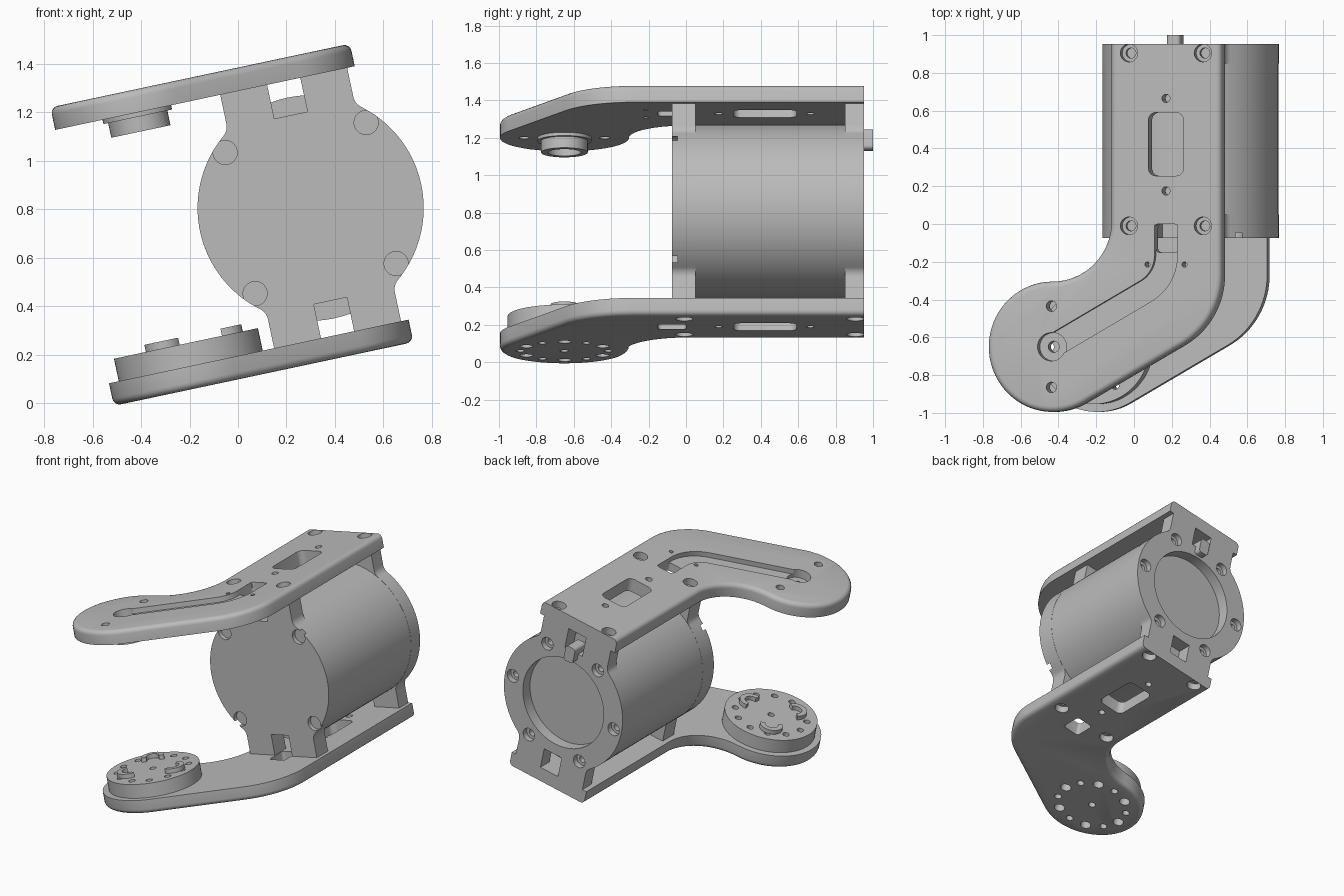
import bpy, bmesh
from math import sin, cos, radians, sqrt, atan2, degrees
from mathutils import Matrix, Vector

if "Cube" in bpy.data.objects:
    bpy.data.objects.remove(bpy.data.objects["Cube"], do_unlink=True)

grey = bpy.data.materials.new("machined_grey")
grey.use_nodes = True
colour = (0.5, 0.5, 0.5, 1)
grey.diffuse_color = colour
grey.node_tree.nodes["Principled BSDF"].inputs["Base Color"].default_value = colour

# The whole bracket leans about the motor axis
TILT = Matrix.Translation((0.30, 0, 0.805)) @ Matrix.Rotation(radians(-12), 4, 'Y')
R = 0.467                       # motor radius
INNER, OUTER = 0.535, 0.63      # plate faces above the motor axis
ARM = (-0.62, -0.65)            # joint centre of the arms
BACK, FRONT = 0.952, -0.075


def arc(cx, cy, r, a, b, n=16):
    steps = [radians(a + (b - a) * i / n) for i in range(n + 1)]
    return [(cx + r * cos(t), cy + r * sin(t)) for t in steps]


def circle(c, r, n=32):
    return arc(c[0], c[1], r, 0, 360 - 360 / n, n - 1)


def rounded(x0, x1, y0, y1, r):
    return (arc(x1 - r, y1 - r, r, 0, 90, 6) + arc(x0 + r, y1 - r, r, 90, 180, 6)
            + arc(x0 + r, y0 + r, r, 180, 270, 6) + arc(x1 - r, y0 + r, r, 270, 360, 6))


def rect(x0, x1, y0, y1):
    return [(x0, y0), (x1, y0), (x1, y1), (x0, y1)]


def prism(name, outline, lo, hi, axis='Z', bevel=0):
    """Extrude an outline along z, or along y for an x-z outline."""
    bm = bmesh.new()
    place = (lambda p, h: (p[0], p[1], h)) if axis == 'Z' else (lambda p, h: (p[0], h, p[1]))
    face = bm.faces.new([bm.verts.new(place(p, lo)) for p in outline])
    top = bmesh.ops.extrude_face_region(bm, geom=[face])
    verts = [g for g in top["geom"] if isinstance(g, bmesh.types.BMVert)]
    shift = (0, 0, hi - lo) if axis == 'Z' else (0, hi - lo, 0)
    bmesh.ops.translate(bm, verts=verts, vec=shift)
    bmesh.ops.recalc_face_normals(bm, faces=bm.faces)
    if bevel:
        rim = [e for e in bm.edges if all(v in verts for v in e.verts)
               and min(v.co.y for v in e.verts) < BACK - 0.01]
        bmesh.ops.bevel(bm, geom=rim, offset=bevel, segments=4, profile=0.5, affect='EDGES')
    mesh = bpy.data.meshes.new(name)
    bm.to_mesh(mesh)
    bm.free()
    mesh.materials.append(grey)
    ob = bpy.data.objects.new(name, mesh)
    bpy.context.collection.objects.link(ob)
    return ob


def cut(ob, outline, lo, hi, axis='Z'):
    tool = prism("cutter", outline, lo, hi, axis)
    mod = ob.modifiers.new("cut", 'BOOLEAN')
    mod.operation, mod.solver, mod.object = 'DIFFERENCE', 'EXACT', tool
    bpy.context.view_layer.objects.active = ob
    bpy.ops.object.modifier_apply(modifier=mod.name)
    bpy.data.objects.remove(tool, do_unlink=True)


def ring(c, r, n, start=0):
    return [(c[0] + r * cos(radians(start + 360 * i / n)),
             c[1] + r * sin(radians(start + 360 * i / n))) for i in range(n)]


parts = []

# Side plates with the swept arm, drawn once and flipped for the lower one
plate_outline = ([(0.3, BACK), (-0.3, BACK)]
                 + arc(ARM[0], 0.015, 0.32, 0, -90)
                 + arc(ARM[0], ARM[1], 0.345, 90, 300, 40)[1:]
                 + arc(-0.13, -0.27, 0.43, -60, 0))


def side_plate(name):
    ob = prism(name, plate_outline, INNER, OUTER, bevel=0.03)
    for y in (-0.01, 0.905):
        for x in (-0.2, 0.2):
            cut(ob, circle((x, y), 0.047, 24), OUTER - 0.05, 1)
            cut(ob, circle((x, y), 0.027, 16), OUTER - 0.08, 1)
    for y in (0.175, 0.665):
        cut(ob, circle((0, y), 0.022, 16), 0, 1)
    cut(ob, rounded(-0.095, 0.095, 0.255, 0.59, 0.04), 0, 1)
    cut(ob, rounded(-0.062, 0.062, -0.15, 0.0, 0.02), 0, 1)
    parts.append(ob)
    return ob


upper = side_plate("upper_plate")
lower = side_plate("lower_plate")

# Cable groove, joint well and small holes in the upper plate
W = 0.062
end = Vector(ARM)
side = Vector((sin(radians(30)), -cos(radians(30)))) * W
groove = ([(W, -0.005)] + arc(-0.22, -0.165, 0.22 + W, 0, -60, 10)
          + [tuple(end + side), tuple(end - side)]
          + arc(-0.22, -0.165, 0.22 - W, -60, 0, 10) + [(-W, -0.005)])
cut(upper, groove, OUTER - 0.035, 1)
cut(upper, circle(ARM, 0.075), OUTER - 0.06, 1)
cut(upper, circle(ARM, 0.03, 16), 0, 1)
for dy in (-0.215, 0.215):
    cut(upper, circle((ARM[0], ARM[1] + dy), 0.028, 16), 0, 1)
for x in (-0.1, 0.1):
    cut(upper, circle((x, -0.215), 0.014, 12), 0, 1)

# Bearing boss under the upper arm
collar = prism("boss_collar", circle(ARM, 0.145, 48), INNER - 0.018, INNER)
boss = prism("bearing_boss", circle(ARM, 0.125, 48), 0.455, INNER)
cut(boss, circle(ARM, 0.088), 0.4, 0.5)
for ob in (collar, boss):
    cut(ob, circle(ARM, 0.03, 16), 0, 1)
    parts.append(ob)

# Output horn on the lower arm, with its bolt circle
horn = prism("output_horn", circle(ARM, 0.304, 64), 0.44, INNER)
for p in ring(ARM, 0.235, 6):
    cut(lower, circle(p, 0.036, 16), 0, 1)
    cut(horn, circle(p, 0.022, 16), 0, 1)
for p in ring(ARM, 0.235, 6, 30) + [ARM]:
    cut(lower, circle(p, 0.024, 16), 0, 1)
    cut(horn, circle(p, 0.022, 16), 0, 1)
parts.append(horn)

# Raised crescents on the horn
for i, a in enumerate((0, 125, 235)):
    c = ring(ARM, 0.165, 1, a)[0]
    crescent = arc(*c, 0.075, a - 100, a + 100, 16) + arc(*c, 0.042, a + 100, a - 100, 12)
    parts.append(prism("horn_crescent_%d" % (i + 1), crescent, 0.41, 0.44))

flip = Matrix.Diagonal((1, 1, -1, 1))
for ob in parts:
    if ob.name.startswith(("lower", "horn", "output")):
        ob.data.transform(flip)
        ob.data.flip_normals()

# Motor end caps: a disc with filleted necks reaching both plates
NECK, FIL = 0.268, 0.06
zc = sqrt((R + FIL) ** 2 - (NECK + FIL) ** 2)
turn = degrees(atan2(zc, NECK + FIL))
quarter = (arc(0, 0, R, 0, turn, 18) + arc(NECK + FIL, zc, FIL, 180 + turn, 180, 8)[1:]
           + [(NECK, INNER)])
half = quarter + [(-x, z) for x, z in reversed(quarter)]
cap_outline = half + [(x, -z) for x, z in reversed(half[1:-1])]


def end_cap(name, lo, hi):
    ob = prism(name, cap_outline, lo, hi, 'Y')
    for s in (1, -1):
        cut(ob, rect(-0.07, 0.07, *sorted((s * 0.392, s * 0.6))), lo - 0.1, hi + 0.1, 'Y')
    parts.append(ob)
    return ob


front = end_cap("front_cap", FRONT, 0.05)
back = end_cap("back_cap", 0.85, BACK)
for p in ring((0, 0), 0.421, 4, 45):
    cut(front, circle(p, 0.05, 24), FRONT - 0.1, FRONT + 0.03, 'Y')
for p in ring((0, 0), 0.405, 6):
    cut(back, circle(p, 0.045, 24), BACK - 0.04, 1.1, 'Y')
    cut(back, circle(p, 0.024, 16), BACK - 0.08, 1.1, 'Y')
cut(back, circle((0, 0), 0.318, 64), BACK - 0.08, 1.1, 'Y')

# Motor can between the caps and the cable tab at the back
parts.append(prism("motor_can", circle((0, 0), R - 0.001, 96), 0.05, 0.85, 'Y'))
parts.append(prism("cable_tab", rounded(-0.037, 0.037, 0.335, 0.445, 0.02), 0.88, 1.0, 'Y'))

# Lean every part and smooth the curved faces
bpy.ops.object.select_all(action='DESELECT')
for ob in parts:
    ob.matrix_world = TILT
    ob.select_set(True)
bpy.context.view_layer.objects.active = parts[0]
bpy.ops.object.shade_smooth_by_angle(angle=radians(30))
